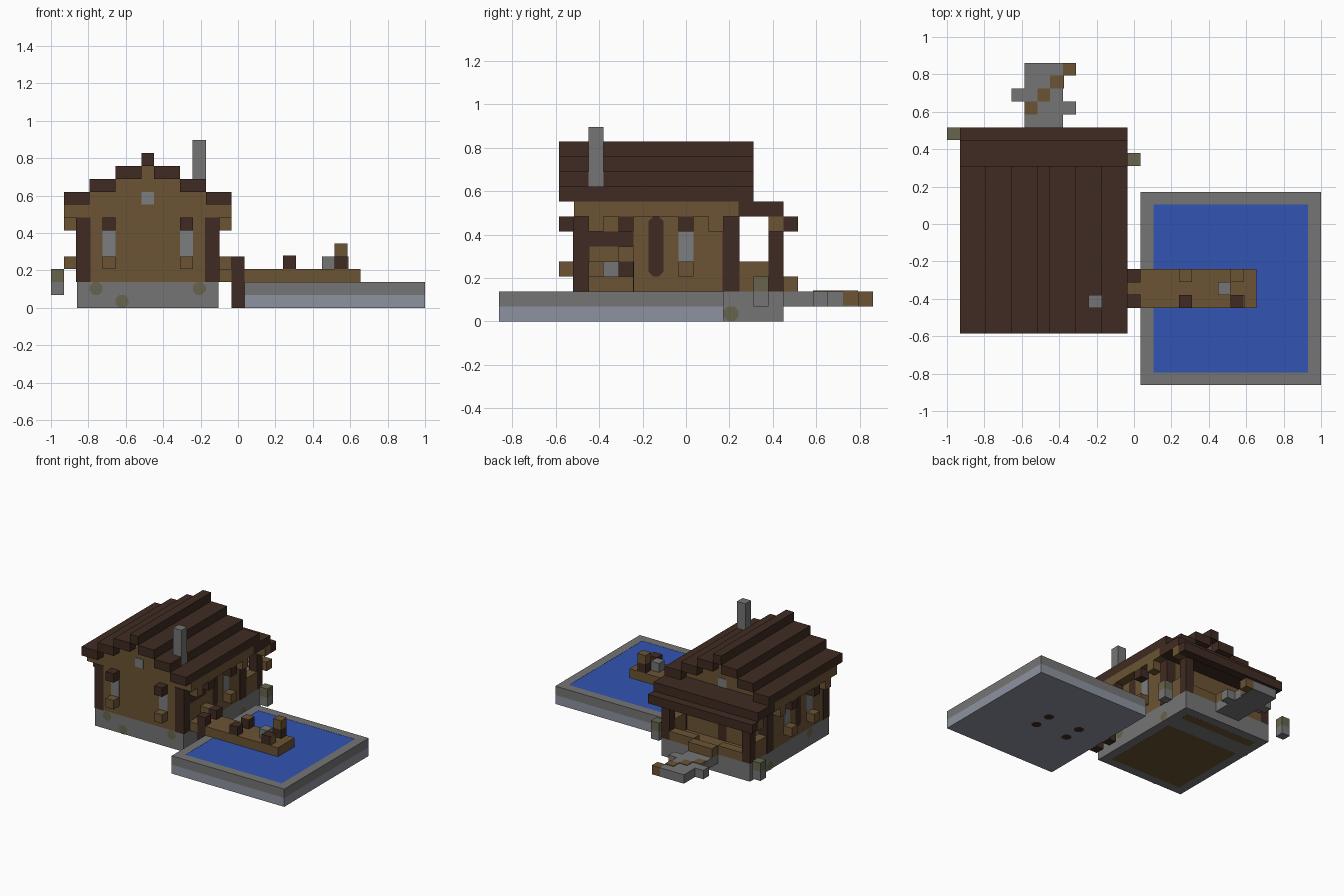
import bpy
import bmesh
from mathutils import Vector

if "Cube" in bpy.data.objects:
    bpy.data.objects.remove(bpy.data.objects["Cube"])

# Everything sits on a block grid; longest side is 29 blocks
UNIT = 2 / 29
ORIGIN = Vector((-14.5, -12.5, 0))
PROUD = 0.06  # how far painted plates stand out, in blocks


def material(name, red, green, blue):
    mat = bpy.data.materials.new(name)
    mat.use_nodes = True
    mat.diffuse_color = (red, green, blue, 1)
    shader = mat.node_tree.nodes["Principled BSDF"]
    shader.inputs["Base Color"].default_value = (red, green, blue, 1)
    shader.inputs["Roughness"].default_value = 0.9
    return mat


DARK = material("dark_wood", 0.05, 0.024, 0.016)
WOOD = material("plank_wood", 0.147, 0.088, 0.034)
STONE = material("grey_stone", 0.18, 0.178, 0.178)
MOSS = material("mossy_stone", 0.135, 0.13, 0.075)
CLAY = material("pale_clay", 0.27, 0.29, 0.35)
WATER = material("water_blue", 0.032, 0.091, 0.45)
GLASS = material("window_grey", 0.2, 0.205, 0.21)


def finish(name, bm, mat):
    mesh = bpy.data.meshes.new(name)
    bmesh.ops.recalc_face_normals(bm, faces=bm.faces)
    bm.to_mesh(mesh)
    bm.free()
    mesh.materials.append(mat)
    obj = bpy.data.objects.new(name, mesh)
    bpy.context.collection.objects.link(obj)
    return obj


def box(name, mat, xs, ys, zs):
    """Block between grid lines given as (start, end) on each axis."""
    bm = bmesh.new()
    bmesh.ops.create_cube(bm, size=1)
    low, high = (Vector(c) for c in zip(xs, ys, zs))
    for v in bm.verts:
        t = v.co + Vector((0.5, 0.5, 0.5))
        v.co = (low + (high - low) * t + ORIGIN) * UNIT
    return finish(name, bm, mat)


def cell(name, mat, x, y, z, height=1):
    return box(name, mat, (x, x + 1), (y, y + 1), (z, z + height))


def rounded_plate(name, mat, place, width, height):
    """Thin plate with cut corners; place maps (along, up) to a grid point."""
    c = 0.3
    outline = [(c, 0), (width - c, 0), (width, c), (width, height - c),
               (width - c, height), (c, height), (0, height - c), (0, c)]
    bm = bmesh.new()
    bm.faces.new([bm.verts.new((Vector(place(a, b)) + ORIGIN) * UNIT) for a, b in outline])
    return finish(name, bm, mat)


# Stone base with plank floor seen underneath
box("house_base", STONE, (2, 13), (5, 19), (0, 2))
box("floor_underside", WOOD, (3, 12), (6, 15), (-0.01, 0.5))
box("porch_underside", WOOD, (3, 12), (17, 18), (-0.01, 0.5))
box("porch_floor", WOOD, (3, 12), (16, 18), (1.5, 2 + PROUD))

# Mossy patches on the base
for x, z in ((3, 1), (5, 0), (11, 1)):
    rounded_plate("moss_front", MOSS, lambda a, b: (x + a, 5 - PROUD, z + b), 1, 1)
for face in (2 - PROUD, 13 + PROUD):
    for y, z in ((15, 0), (8, 1)):
        rounded_plate("moss_side", MOSS, lambda a, b: (face, y + a, z + b), 1, 1)

# Plank walls and stepped gable
box("walls", WOOD, (2, 13), (5, 16), (2, 8))
for step in range(3):
    inset = 3 + 2 * step
    box("gable", WOOD, (inset, 15 - inset), (5, 16), (8 + step, 9 + step))
for x in (1, 13):
    box("eave_beam", WOOD, (x, x + 1), (5, 16), (7, 8))

# Corner logs and porch posts
for x in (2, 12):
    for y in (5, 15):
        box("corner_log", DARK, (x - PROUD, x + 1 + PROUD),
            (y - PROUD, y + 1 + PROUD), (2, 7))
    cell("porch_post", DARK, x, 18, 2, 5)

# Stepped roof, one strip of planks per level
for step in range(3):
    left = 1 + 2 * step
    for x in (left, 13 - left):
        box("roof_step", DARK, (x, x + 2), (4, 17), (8 + step, 9 + step))
box("roof_ridge", DARK, (7, 8), (4, 17), (11, 12))
box("porch_roof", DARK, (1, 14), (16, 19), (7, 8))
box("porch_roof_edge", DARK, (1, 14), (19, 20), (6, 7))
box("chimney", STONE, (11 - 0.02, 12 + 0.02), (6, 7), (9, 13))

# Front windows with lintels and flower boxes
for x in (4, 10):
    box("front_window", GLASS, (x, x + 1), (5 - PROUD, 5), (4, 6))
    cell("front_lintel", DARK, x, 4, 6)
    cell("front_sill", WOOD, x, 4, 3)
for y in (5 - PROUD, 16):
    box("gable_window", GLASS, (7, 8), (y, y + PROUD), (8, 9))

# Side windows, brackets and middle logs
for out, face in ((1, 2 - PROUD), (13, 13)):
    for y in (8, 12):
        cell("side_lintel", DARK, out, y, 6)
        cell("side_sill", WOOD, out, y, 3)
        if out == 1 or y == 12:
            box("side_window", GLASS, (face, face + PROUD), (y, y + 1), (4, 6))
    for y in (6, 14, 18):
        cell("eave_bracket", WOOD, out, y, 6)
    shift = -PROUD if out == 1 else PROUD
    wall = 2 if out == 1 else 13
    rounded_plate("side_log", DARK, lambda a, b: (wall + shift, 10 + a, 3 + b), 1, 4)

# Doorways
box("dock_door_top", DARK, (13, 13 + PROUD), (6, 9), (5, 6))
box("back_door", DARK, (7, 8), (16, 16 + PROUD), (2, 5))

# Porch rails and step
for x in (2, 12):
    box("porch_rail", WOOD, (x, x + 1), (16, 18), (2, 4))
for x in (3, 9):
    box("back_rail", WOOD, (x, x + 3), (18, 19), (2, 3))
box("porch_step", WOOD, (6, 9), (19, 20), (2, 3))

# Garden path with a diagonal of planks
box("path", STONE, (6, 9), (19, 25), (1, 2))
cell("path_stone", STONE, 5, 22, 1)
cell("path_stone", STONE, 9, 21, 1)
for k in range(3):
    box("path_plank", WOOD, (6 + k, 7 + k + PROUD * (k == 2)),
        (21 + k, 22 + k), (1 + PROUD, 2 + PROUD))
cell("path_plank", WOOD, 9, 24, 1)

# Hanging stone lamps with mossy caps
for x, y in ((0, 19), (14, 17)):
    cell("lamp_base", STONE, x, y, 1)
    cell("lamp_cap", MOSS, x, y, 2)

# Pond: clay bed, stone rim, water
box("pond_bed", CLAY, (15, 29), (0, 15), (0, 1))
for y in (0, 14):
    box("pond_rim", STONE, (15, 29), (y, y + 1), (1, 2))
for x in (15, 28):
    box("pond_rim", STONE, (x, x + 1), (1, 14), (1, 2))
box("water", WATER, (16, 28), (1, 14), (1, 2 - 0.02))

# Dock with posts
box("dock_deck", WOOD, (14, 24), (6, 9), (2, 3))
box("dock_landing", WOOD, (13, 14), (6, 9), (3 - 1, 3))
for y in (6, 8):
    box("shore_post", DARK, (14, 15), (y - 0.02, y + 1.02), (0, 4))
    for x in (18, 22):
        cell("dock_post", DARK, x, y, 3)
        rounded_plate("post_foot", DARK, lambda a, b: (x + a, y + b, -0.02), 1, 1)
box("post_cap", WOOD, (18, 19), (8, 9), (4, 4 + PROUD))
cell("post_cap", WOOD, 22, 8, 4)
box("post_end", WOOD, (23, 23 + PROUD), (6, 7), (3, 4))
cell("dock_stone", STONE, 21, 7, 3)
